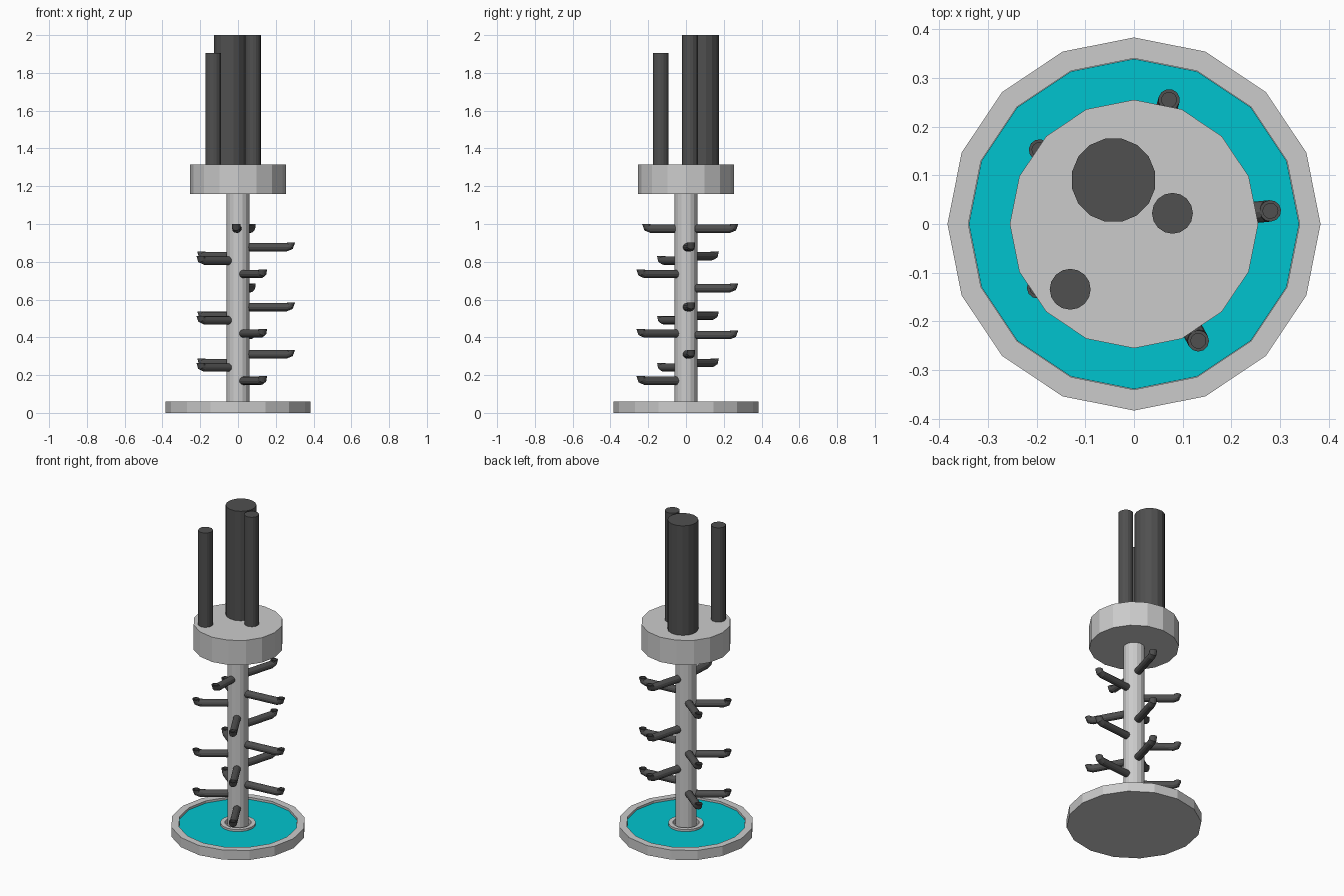
import bpy, bmesh
from math import sin, cos, pi, radians
from mathutils import Vector

if "Cube" in bpy.data.objects:
    bpy.data.objects.remove(bpy.data.objects["Cube"])


def material(name, rgb):
    m = bpy.data.materials.new(name)
    m.diffuse_color = (*rgb, 1)
    m.use_nodes = True
    m.node_tree.nodes["Principled BSDF"].inputs["Base Color"].default_value = m.diffuse_color
    return m


dark = material("dark_metal", (0.08, 0.08, 0.08))
cyan = material("cyan_water", (0.0, 0.55, 0.62))


def finish(name, bm, mat=None):
    bmesh.ops.recalc_face_normals(bm, faces=bm.faces)
    me = bpy.data.meshes.new(name)
    bm.to_mesh(me)
    bm.free()
    if mat:
        me.materials.append(mat)
    ob = bpy.data.objects.new(name, me)
    bpy.context.collection.objects.link(ob)
    return ob


def loft(name, rings, mat=None):
    """Skin a list of point rings and cap both ends."""
    bm = bmesh.new()
    vs = [[bm.verts.new(p) for p in ring] for ring in rings]
    n = len(vs[0])
    for a, b in zip(vs, vs[1:]):
        for i in range(n):
            j = (i + 1) % n
            bm.faces.new((a[i], a[j], b[j], b[i]))
    bm.faces.new(vs[0])
    bm.faces.new(vs[-1])
    return finish(name, bm, mat)


def lathe(name, profile, x=0, y=0, mat=None, n=16, turn=0):
    rings = [[(x + r * cos(2 * pi * i / n + turn), y + r * sin(2 * pi * i / n + turn), z)
              for i in range(n)] for r, z in profile]
    return loft(name, rings, mat)


def peg(name, x, y, z, r=0.022, n=12):
    """Rod from the post to (x, y) with a short upturned, hollow tip."""
    out = Vector((x, y, 0)).normalized()
    side, up = Vector((-out.y, out.x, 0)), Vector((0, 0, 1))
    d = Vector((x, y, 0)).length
    # distance along rod, height, tilt of the ring, radius
    path = [(0.04, 0, 0, r), (d - 0.022, 0, 0, r), (d - 0.006, 0.006, 45, r),
            (d, 0.024, 90, r), (d, 0.024, 90, r * 0.7), (d, 0.012, 90, r * 0.7)]
    rings = []
    for s, h, tilt, rad in path:
        c = out * s + up * (z + h)
        v = up * cos(radians(tilt)) - out * sin(radians(tilt))
        rings.append([c + side * rad * cos(2 * pi * i / n) + v * rad * sin(2 * pi * i / n)
                      for i in range(n)])
    loft(name, rings, dark)


# Drip tray with raised rim and a collar around the post
lathe("tray", [(0.383, 0), (0.383, 0.06), (0.34, 0.06), (0.34, 0.02),
               (0.1, 0.02), (0.1, 0.06), (0.075, 0.06), (0.075, 0.03), (0.05, 0.03)])

# Water surface in the tray
bm = bmesh.new()
rim = [[bm.verts.new((r * cos(pi * i / 8), r * sin(pi * i / 8), 0.047)) for i in range(16)]
       for r in (0.1, 0.339)]
for i in range(16):
    j = (i + 1) % 16
    bm.faces.new((rim[0][i], rim[1][i], rim[1][j], rim[0][j]))
finish("water", bm, cyan)

# Post and head
lathe("post", [(0.06, 0.02), (0.06, 1.17)])
lathe("head", [(0.255, 1.16), (0.255, 1.315)])

# Supply pipes
lathe("large_pipe", [(0.087, 1.31), (0.087, 2.0)], -0.042, 0.09, dark, turn=pi / 16)
lathe("medium_pipe", [(0.042, 1.31), (0.042, 2.0)], 0.079, 0.022, dark)
lathe("short_pipe", [(0.042, 1.31), (0.042, 1.905)], -0.131, -0.134, dark)

# Pegs: tip position and the heights at which it repeats
pegs = {
    "right_peg": (0.280, 0.027, (0.31, 0.56, 0.877)),
    "back_peg": (0.072, 0.255, (0.412, 0.66, 0.975)),
    "front_right_peg": (0.132, -0.240, (0.17, 0.42, 0.735)),
    "back_left_peg": (-0.194, 0.152, (0.264, 0.514, 0.83)),
    "front_left_peg": (-0.198, -0.131, (0.24, 0.49, 0.806)),
    "front_peg": (-0.010, -0.210, (0.975,)),
}
for name, (x, y, heights) in pegs.items():
    for k, z in enumerate(heights):
        peg(f"{name}_{k + 1}", x, y, z)
